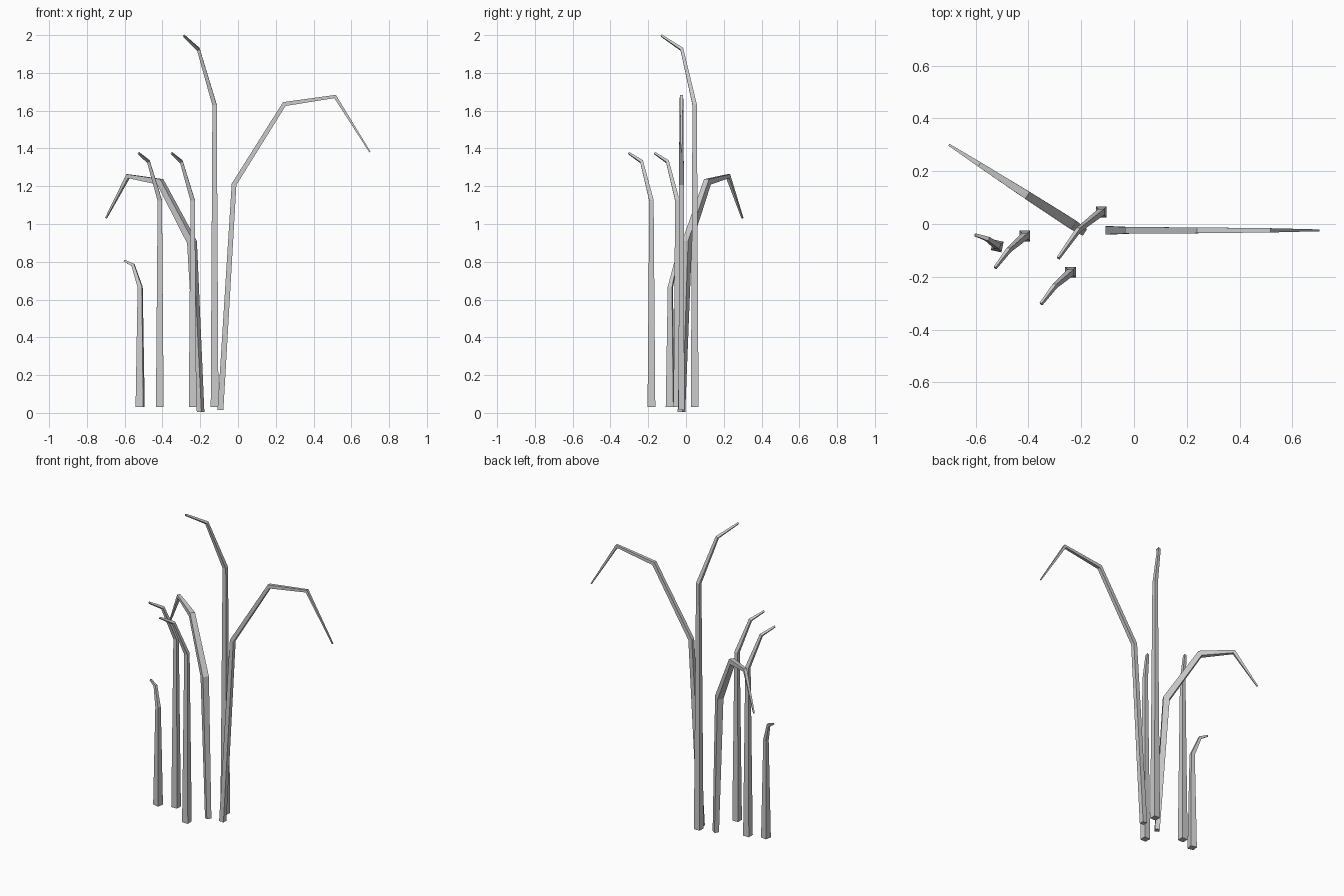
import bpy, bmesh, math
from mathutils import Vector, Matrix

if "Cube" in bpy.data.objects:
    bpy.data.objects.remove(bpy.data.objects["Cube"])


def square_tube(name, path, widths, yaw=0.0):
    """Tapered, mitred four-sided tube along a bent path."""
    pts = [Vector(p) for p in path]
    dirs = [(b - a).normalized() for a, b in zip(pts, pts[1:])]
    u = Matrix.Rotation(yaw, 3, 'Z') @ Vector((1, 0, 0))
    u = (u - dirs[0] * u.dot(dirs[0])).normalized()
    bm = bmesh.new()
    rings = []
    for i, (p, w) in enumerate(zip(pts, widths)):
        d_in = dirs[max(i - 1, 0)]
        d_out = dirs[min(i, len(dirs) - 1)]
        v = d_in.cross(u)
        n = (d_in + d_out).normalized()
        ring = []
        for a, b in ((-1, -1), (1, -1), (1, 1), (-1, 1)):
            c = (u * a + v * b) * w / 2
            c -= d_in * (c.dot(n) / d_in.dot(n))   # slide onto the mitre plane
            ring.append(bm.verts.new(p + c))
        rings.append(ring)
        u = d_in.rotation_difference(d_out) @ u
    for r, s in zip(rings, rings[1:]):
        for k in range(4):
            j = (k + 1) % 4
            bm.faces.new((r[k], r[j], s[j], s[k]))
    bm.faces.new(rings[0][::-1])
    bm.faces.new(rings[-1])
    bmesh.ops.recalc_face_normals(bm, faces=bm.faces)
    me = bpy.data.meshes.new(name)
    bm.to_mesh(me)
    bm.free()
    bpy.context.collection.objects.link(bpy.data.objects.new(name, me))


# Upright stalks with hooked tips
stalk_w = (0.041, 0.023, 0.016, 0.010)
square_tube("tall_stalk", [(-0.124, 0.046, 0.03), (-0.124, 0.046, 1.63),
            (-0.21, -0.022, 1.925), (-0.287, -0.13, 1.997)], stalk_w)
for name, x, y in (("middle_stalk", -0.414, -0.046), ("front_stalk", -0.24, -0.183)):
    square_tube(name, [(x, y, 0.03), (x, y, 1.125),
                (x - 0.06, y - 0.052, 1.33), (x - 0.112, y - 0.12, 1.375)], stalk_w)
square_tube("short_stalk", [(-0.518, -0.083, 0.03), (-0.518, -0.083, 0.665),
            (-0.556, -0.056, 0.783), (-0.602, -0.041, 0.806)], stalk_w, math.radians(-12))


# Drooping leaves: one arch profile, turned and scaled
def leaf(name, x, y, z, yaw, scale, widths):
    arch = ((0, 0), (0.072, 1.195), (0.338, 1.62), (0.607, 1.66), (0.792, 1.365))
    path = [(x + r * scale * math.cos(yaw), y + r * scale * math.sin(yaw), z + h * scale)
            for r, h in arch]
    square_tube(name, path, widths, yaw)


leaf("large_leaf", -0.093, -0.024, 0.015, 0.0, 1.0, (0.031, 0.025, 0.022, 0.016, 0.007))
leaf("small_leaf", -0.198, -0.024, 0.005, math.radians(147.2), 0.752,
     (0.029, 0.038, 0.031, 0.019, 0.008))
